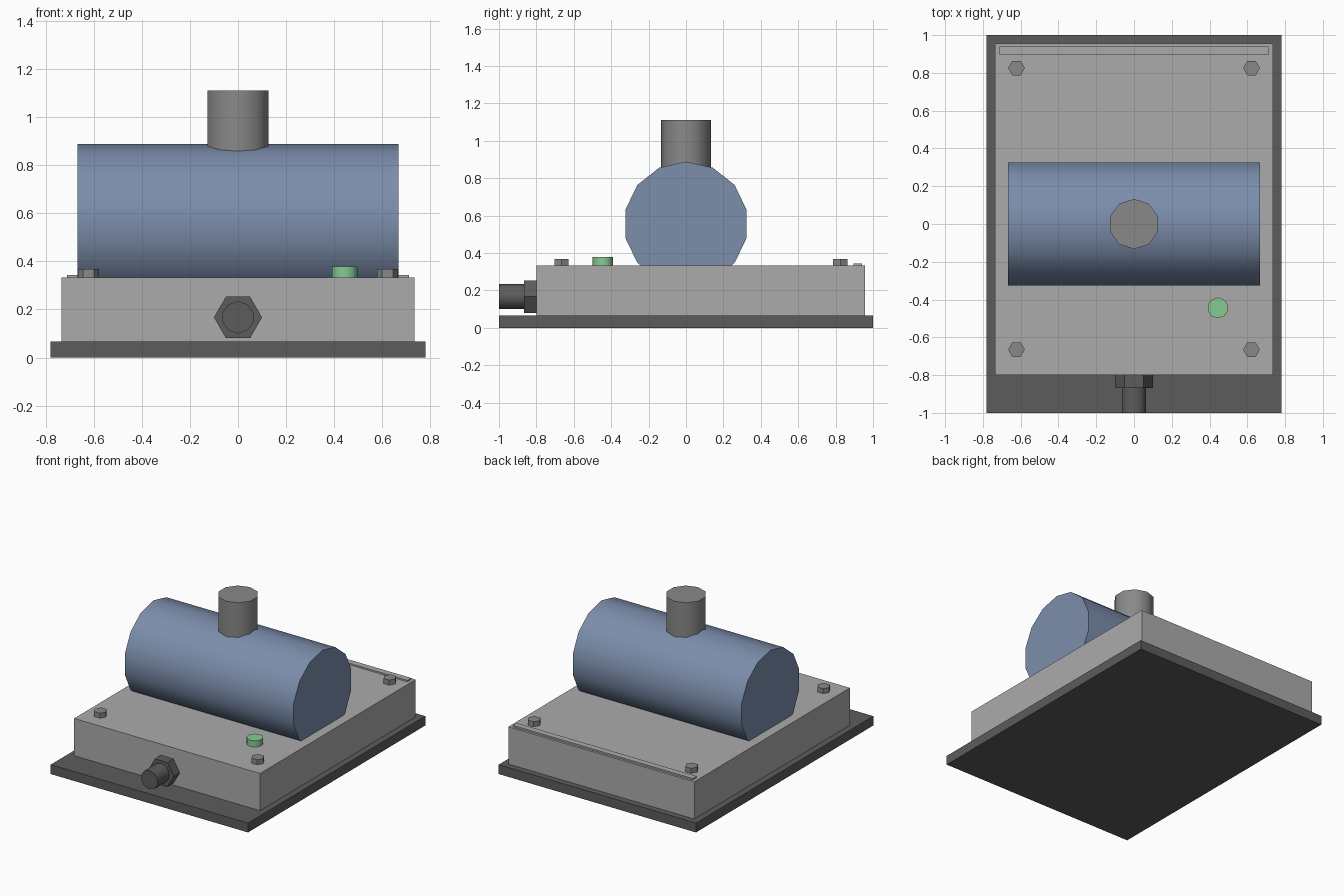
import bpy, math
from mathutils import Matrix

if "Cube" in bpy.data.objects:
    bpy.data.objects.remove(bpy.data.objects["Cube"])


def material(name, rgb):
    m = bpy.data.materials.new(name)
    m.diffuse_color = (*rgb, 1)
    m.use_nodes = True
    m.node_tree.nodes["Principled BSDF"].inputs["Base Color"].default_value = m.diffuse_color
    return m


DARK = material("dark grey", (0.107, 0.107, 0.107))
LIGHT = material("light grey", (0.41, 0.41, 0.41))
STEEL = material("steel grey", (0.25, 0.25, 0.25))
BLUE = material("dull blue", (0.20, 0.27, 0.41))
GREEN = material("green", (0.24, 0.60, 0.29))


def box(name, x, y0, y1, z0, z1, mat):
    """Box symmetric in x."""
    bpy.ops.mesh.primitive_cube_add(size=1)
    ob = bpy.context.object
    ob.name = name
    ob.data.transform(Matrix.Translation((0, (y0 + y1) / 2, (z0 + z1) / 2))
                      @ Matrix.Diagonal((2 * x, y1 - y0, z1 - z0, 1)))
    ob.data.materials.append(mat)
    return ob


def prism(name, sides, r, length, loc, mat, axis="Z", spin=0, smooth=False):
    """Regular prism or low-poly cylinder along an axis."""
    bpy.ops.mesh.primitive_cylinder_add(vertices=sides, radius=r, depth=length)
    ob = bpy.context.object
    ob.name = name
    turn = {"Z": Matrix(), "X": Matrix.Rotation(math.pi / 2, 4, "Y"),
            "Y": Matrix.Rotation(math.pi / 2, 4, "X")}[axis]
    ob.data.transform(Matrix.Translation(loc) @ turn
                      @ Matrix.Rotation(math.radians(spin), 4, "Z"))
    ob.data.materials.append(mat)
    if smooth:
        bpy.ops.object.shade_smooth_by_angle(angle=math.radians(50))
    return ob


# Base plate, housing and the raised strip along the back edge
box("base_plate", 0.78, -1, 1, 0, 0.067, DARK)
box("housing", 0.735, -0.8, 0.956, 0.067, 0.333, LIGHT)
box("back_strip", 0.711, 0.896, 0.94, 0.32, 0.344, LIGHT)

# Horizontal drum sunk into the housing, with a port on top
prism("drum", 14, 0.333, 1.334, (0, 0, 0.556), BLUE, "X", 90, True)
prism("top_port", 10, 0.133, 0.311, (0, 0, 0.956), STEEL, smooth=True)

# Four hex bolts
for side, sx in (("left", -1), ("right", 1)):
    for end, y in (("front", -0.665), ("back", 0.825)):
        prism(f"bolt_{end}_{side}", 6, 0.044, 0.047,
              (sx * 0.622, y, 0.3455), STEEL, spin=30)

# Green indicator
prism("indicator", 10, 0.055, 0.058, (0.444, -0.444, 0.349), GREEN, smooth=True)

# Cable gland nut and cable stub on the front
prism("gland_nut", 6, 0.1, 0.077, (0, -0.8285, 0.167), DARK, "Y", 30)
prism("cable_stub", 10, 0.067, 0.15, (0, -0.925, 0.167), DARK, "Y", smooth=True)
